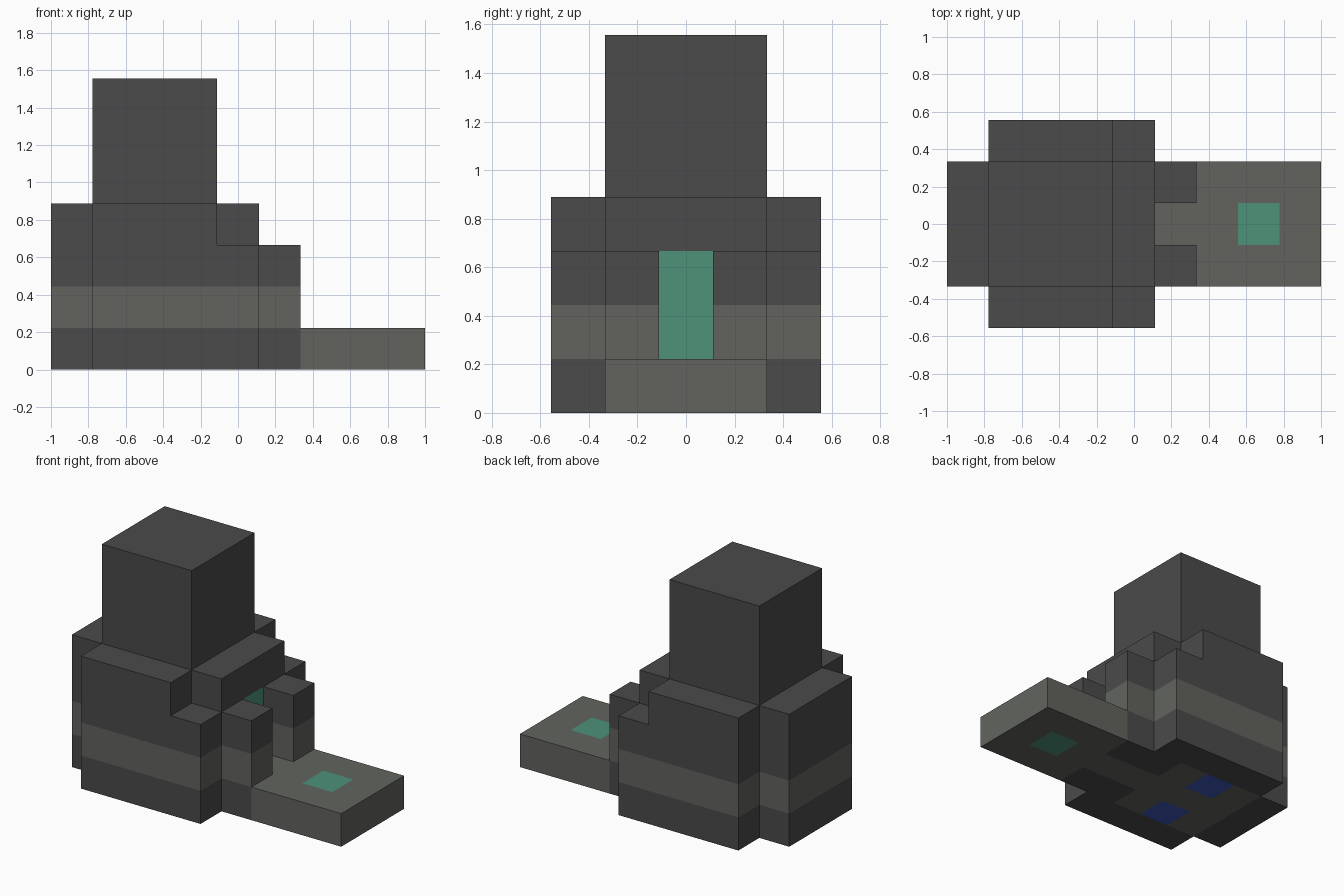
import bpy
import bmesh
from mathutils import Vector

cube = bpy.data.objects.get("Cube")
if cube:
    bpy.data.objects.remove(cube, do_unlink=True)

# The whole building sits on a 9 x 5 x 7 block grid
U = 2 / 9
ORIGIN = Vector((4.5, 2.5, 0))


def material(name, rgb):
    m = bpy.data.materials.new(name)
    m.use_nodes = True
    m.diffuse_color = (*rgb, 1)
    bsdf = next(n for n in m.node_tree.nodes if n.type == 'BSDF_PRINCIPLED')
    bsdf.inputs["Base Color"].default_value = (*rgb, 1)
    bsdf.inputs["Roughness"].default_value = 0.9
    return m


DARK, STONE, TEAL, BLUE = range(4)
MATERIALS = [
    material("dark_stone", (0.069, 0.069, 0.069)),
    material("grey_stone", (0.122, 0.127, 0.112)),
    material("teal", (0.076, 0.287, 0.195)),
    material("blue", (0.042, 0.098, 0.479)),
]


def block(name, lo, hi, rule, cuts=((), (), ())):
    """Box between two grid corners, cut on the given planes and coloured by rule."""
    lo, hi = Vector(lo), Vector(hi)
    bm = bmesh.new()
    bmesh.ops.create_cube(bm, size=1)
    for v in bm.verts:
        v.co = Vector([(c + 0.5) * (b - a) + a for c, a, b in zip(v.co, lo, hi)])
    for axis, planes in enumerate(cuts):
        normal = Vector([float(axis == i) for i in range(3)])
        for p in planes:
            bmesh.ops.bisect_plane(bm, geom=bm.verts[:] + bm.edges[:] + bm.faces[:],
                                   plane_co=normal * p, plane_no=normal)
    for f in bm.faces:
        f.material_index = rule(f.calc_center_median())
    for v in bm.verts:
        v.co = (v.co - ORIGIN) * U
    mesh = bpy.data.meshes.new(name)
    for m in MATERIALS:
        mesh.materials.append(m)
    bm.to_mesh(mesh)
    bm.free()
    obj = bpy.data.objects.new(name, mesh)
    bpy.context.collection.objects.link(obj)
    return obj


def wall(name, lo, hi):
    """Dark wall with a lighter band in its second course."""
    band = lambda c: STONE if 1 < c.z < 2 else DARK
    return block(name, lo, hi, band, ((), (), (1, 2)))


# Walls: one end wall, and both long sides with their step and gate post
wall("right_wall", (0, 1, 0), (1, 4, 4))
for side, row, inner in (("front", 0, 1), ("back", 4, 3)):
    wall(side + "_wall", (1, row, 0), (4, row + 1, 4))
    wall(side + "_wall_step", (4, row, 0), (5, row + 1, 3))
    wall(side + "_gate_wall", (4, inner, 0), (5, inner + 1, 4))
    wall(side + "_gate_post", (5, inner, 0), (6, inner + 1, 3))

# Tower and doorway
block("tower", (1, 1, 4), (4, 4, 7), lambda c: DARK)
block("door_lintel", (4, 2, 3), (5, 3, 4), lambda c: DARK)
block("door", (4, 2, 1), (5, 3, 3), lambda c: TEAL)

# Room floor with two blue tiles
block("room_floor", (1, 1, 0), (4, 4, 1),
      lambda c: BLUE if 2 < c.x < 3 and abs(c.y - 2.5) > 0.6 and abs(c.y - 2.5) < 1.4 else STONE,
      ((2, 3), (2, 3), ()))

# Path and landing with a teal tile
block("door_path", (4, 2, 0), (6, 3, 1), lambda c: STONE)
block("landing", (6, 1, 0), (9, 4, 1),
      lambda c: TEAL if 7 < c.x < 8 and 2 < c.y < 3 else STONE,
      ((7, 8), (2, 3), ()))
